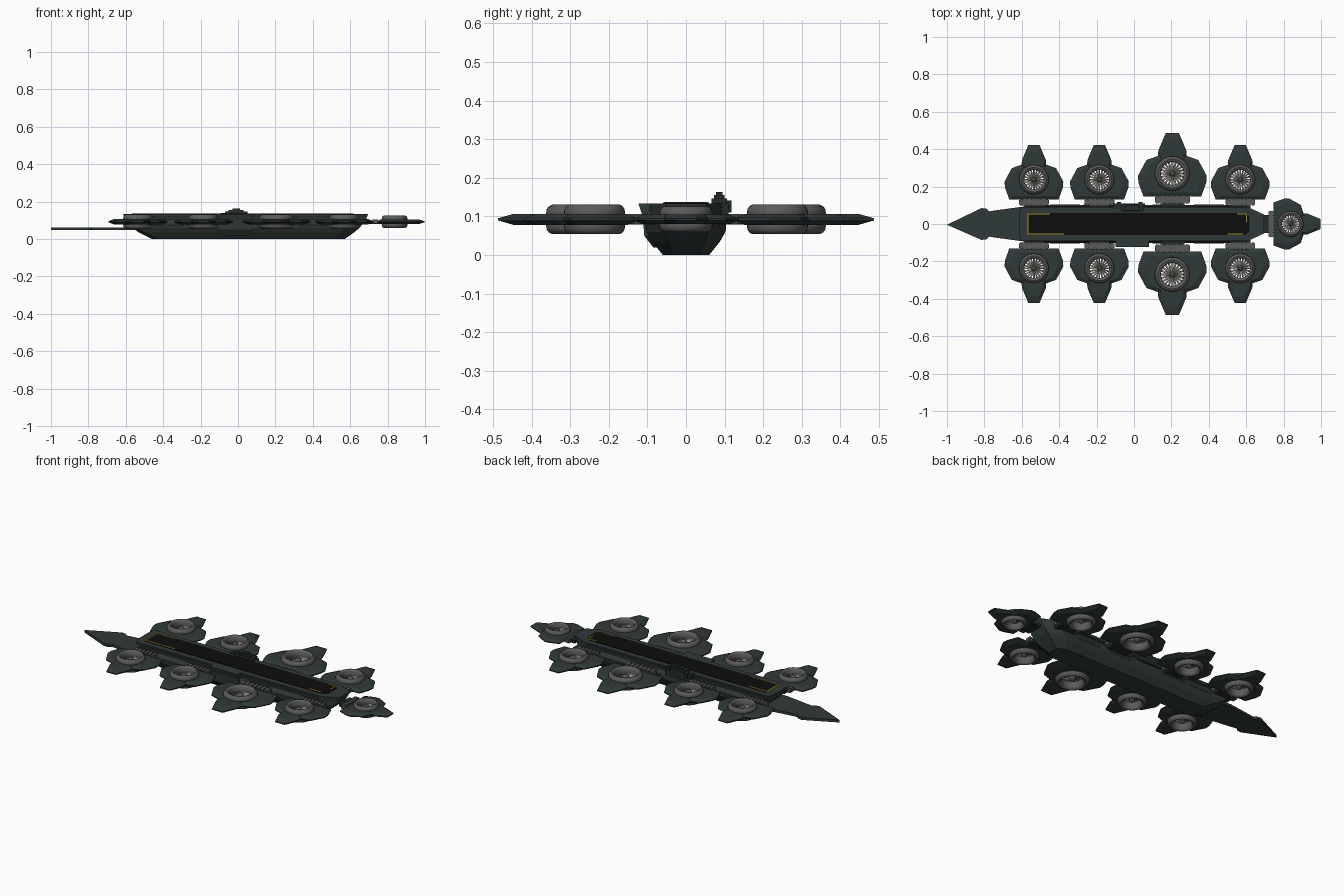
import bpy, bmesh, math
from mathutils import Matrix, Vector

if "Cube" in bpy.data.objects:
    bpy.data.objects.remove(bpy.data.objects["Cube"])


def mat(name, r, g, b):
    m = bpy.data.materials.new(name)
    m.diffuse_color = (r, g, b, 1)
    m.use_nodes = True
    m.node_tree.nodes["Principled BSDF"].inputs["Base Color"].default_value = m.diffuse_color
    return m


HULL = mat("dark_green_grey", 0.030, 0.042, 0.040)
TRIM = mat("deep_grey", 0.018, 0.024, 0.024)
DECK = mat("deck_black", 0.004, 0.004, 0.004)
RING = mat("rotor_grey", 0.105, 0.105, 0.105)
BLADE = mat("blade_light_grey", 0.30, 0.29, 0.26)
GOLD = mat("marking_gold", 0.45, 0.32, 0.03)


def finish(name, bm, material):
    bmesh.ops.recalc_face_normals(bm, faces=bm.faces)
    me = bpy.data.meshes.new(name)
    bm.to_mesh(me)
    bm.free()
    me.materials.append(material)
    return me


def add(name, me, matrix=None):
    ob = bpy.data.objects.new(name, me)
    bpy.context.collection.objects.link(ob)
    if matrix is not None:
        ob.matrix_world = matrix
    return ob


def loft(name, rings, material):
    """Skin a stack of equal-length point loops and cap both ends."""
    bm = bmesh.new()
    loops = [[bm.verts.new(p) for p in ring] for ring in rings]
    n = len(loops[0])
    for a, b in zip(loops, loops[1:]):
        for i in range(n):
            bm.faces.new((a[i], a[(i + 1) % n], b[(i + 1) % n], b[i]))
    bm.faces.new(loops[0][::-1])
    bm.faces.new(loops[-1])
    return finish(name, bm, material)


def boxes(name, specs, material):
    """One mesh made of boxes given as (x0, x1, y0, y1, z0, z1)."""
    bm = bmesh.new()
    for x0, x1, y0, y1, z0, z1 in specs:
        m = Matrix.Translation(((x0 + x1) / 2, (y0 + y1) / 2, (z0 + z1) / 2))
        m = m @ Matrix.Diagonal((x1 - x0, y1 - y0, z1 - z0, 1))
        bmesh.ops.create_cube(bm, size=1, matrix=m)
    return finish(name, bm, material)


def lathe(name, profile, material, closed, steps=40):
    """Revolve an (r, z) profile about z."""
    bm = bmesh.new()
    vs = [bm.verts.new((r, 0, z)) for r, z in profile]
    pairs = list(zip(vs, vs[1:])) + ([(vs[-1], vs[0])] if closed else [])
    es = [bm.edges.new(p) for p in pairs]
    bmesh.ops.spin(bm, geom=vs + es, cent=(0, 0, 0), axis=(0, 0, 1),
                   angle=math.tau, steps=steps, use_merge=True)
    bmesh.ops.remove_doubles(bm, verts=bm.verts, dist=1e-5)
    for f in bm.faces:
        f.smooth = True
    me = finish(name, bm, material)
    me.set_sharp_from_angle(angle=math.radians(40))
    return me


# --- hull: lofted upward through chamfered outlines
def outline(x0, x1, hw, z, front, back):
    c = hw * 0.55
    return [(x0, -c, z), (x0 + front, -hw, z), (x1 - back, -hw, z), (x1, -c, z),
            (x1, c, z), (x1 - back, hw, z), (x0 + front, hw, z), (x0, c, z)]


add("hull", loft("hull", [
    outline(-0.46, 0.57, 0.060, 0.0, 0.03, 0.05),
    outline(-0.53, 0.62, 0.088, 0.035, 0.03, 0.07),
    outline(-0.565, 0.65, 0.102, 0.060, 0.02, 0.08),
    outline(-0.59, 0.67, 0.102, 0.085, 0.02, 0.08),
    outline(-0.60, 0.685, 0.090, 0.105, 0.02, 0.08),
    outline(-0.615, 0.695, 0.092, 0.133, 0.01, 0.09)], HULL))

# --- flight deck and its painted edge marks
deck = [(-0.568, -0.06), (0.59, -0.06), (0.617, -0.04),
        (0.617, 0.04), (0.59, 0.06), (-0.568, 0.06)]
add("flight_deck", loft("flight_deck",
    [[(x, y, z) for x, y in deck] for z in (0.131, 0.136)], DECK))
marks = [(-0.570, -0.563, -0.055, 0.055), (-0.57, -0.45, 0.050, 0.056),
         (-0.57, -0.375, -0.056, -0.050), (0.55, 0.598, 0.050, 0.056),
         (0.50, 0.582, -0.056, -0.050), (0.598, 0.604, 0.01, 0.05)]
add("deck_markings", boxes("deck_markings",
    [m + (0.134, 0.1375) for m in marks], GOLD))

# --- nose spike
nose = [(-1.0, -0.004), (-0.815, -0.085), (-0.79, -0.082), (-0.775, -0.068),
        (-0.60, -0.092), (-0.50, -0.09)]
nose = nose + [(x, -y) for x, y in nose[:0:-1]]
add("nose_spike", loft("nose_spike",
    [[(x, y, z) for x, y in nose] for z in (0.048, 0.063)], HULL))

# --- side sponson (front) and control tower (back)
add("side_sponson", loft("side_sponson", [
    [(-0.07, -0.07, 0.02), (0.05, -0.07, 0.02), (0.05, -0.085, 0.02), (-0.07, -0.085, 0.02)],
    [(-0.10, -0.07, 0.05), (0.08, -0.07, 0.05), (0.08, -0.108, 0.05), (-0.10, -0.108, 0.05)],
    [(-0.10, -0.07, 0.10), (0.08, -0.07, 0.10), (0.08, -0.112, 0.10), (-0.10, -0.112, 0.10)],
    [(-0.10, -0.07, 0.133), (0.08, -0.07, 0.133), (0.08, -0.123, 0.133), (-0.10, -0.123, 0.133)],
], HULL))
add("control_tower", boxes("control_tower", [
    (-0.11, 0.06, 0.08, 0.110, 0.09, 0.135), (-0.07, 0.05, 0.066, 0.106, 0.13, 0.146),
    (-0.05, 0.03, 0.072, 0.100, 0.146, 0.156), (-0.03, 0.01, 0.078, 0.094, 0.156, 0.164),
    (0.025, 0.045, 0.090, 0.118, 0.125, 0.142), (-0.09, -0.07, 0.090, 0.118, 0.11, 0.140)],
    TRIM))

# --- lower hull panels and rails on both sides
panels = [(x, x + 0.16, s * 0.101 - 0.002, s * 0.101 + 0.002, 0.065, 0.08)
          for s in (-1, 1) for x in (-0.45, -0.27, 0.10, 0.32)]
add("hull_panels", boxes("hull_panels", panels, TRIM))
add("deck_rails", boxes("deck_rails",
    [(-0.58, 0.59, s * 0.088 - 0.006, s * 0.088 + 0.006, 0.112, 0.124) for s in (-1, 1)], TRIM))

# --- rotor unit parts, built around the rotor centre and pointing to +y
half = [(0.030, 0.185), (0.064, 0.105), (0.066, 0.080), (0.118, 0.062),
        (0.157, -0.010), (0.155, -0.042), (0.132, -0.105)]
shape = half + [(-x, y) for x, y in half[::-1]]
plate_src = add("plate_source", loft("plate_source",
    [[(x * s, y * s, z) for x, y in shape]
     for s, z in ((0.82, -0.014), (1, -0.003), (1, 0.003), (0.82, 0.014))], HULL))
bm = bmesh.new()
bmesh.ops.create_cone(bm, cap_ends=True, segments=40, radius1=0.060, radius2=0.060, depth=0.2)
cutter = add("hole_cutter", finish("hole_cutter", bm, HULL))
cutter.hide_render = True
mod = plate_src.modifiers.new("hole", 'BOOLEAN')
mod.operation, mod.object = 'DIFFERENCE', cutter
bpy.context.view_layer.update()
plate = bpy.data.meshes.new_from_object(
    plate_src.evaluated_get(bpy.context.evaluated_depsgraph_get()))
for ob in (plate_src, cutter):
    bpy.data.objects.remove(ob)

upper = [(0.056, 0.004), (0.076, 0.004), (0.079, 0.014), (0.078, 0.026), (0.073, 0.034),
         (0.066, 0.038), (0.058, 0.036), (0.052, 0.028)]
ring = lathe("rotor_ring", upper + [(r, -z) for r, z in upper[::-1]], RING, True)
hub = lathe("rotor_hub", [(0, 0.026), (0.008, 0.025), (0.014, 0.018), (0.015, -0.018),
                          (0.008, -0.025), (0, -0.026)], RING, False, 20)

bm = bmesh.new()   # pitched fan blades
for i in range(20):
    m = (Matrix.Rotation(math.tau * i / 20, 4, 'Z') @ Matrix.Translation((0.034, 0, 0.006))
         @ Matrix.Rotation(math.radians(30), 4, 'X') @ Matrix.Diagonal((0.042, 0.0085, 0.003, 1)))
    bmesh.ops.create_cube(bm, size=1, matrix=m)
blades = finish("rotor_blades", bm, BLADE)

# ribbed hinge plus the dark arm into the hull
hinge = boxes("hinge", [(-0.08, 0.08, -0.132, -0.108, -0.008, 0.010)] +
              [(x * 0.0225 - 0.008, x * 0.0225 + 0.008, -0.137, -0.103, -0.012, 0.014)
               for x in range(-3, 4)], RING)
arm = boxes("arm", [(-0.055, 0.055, -0.165, -0.08, -0.013, 0.007)], TRIM)

parts = {"plate": plate, "ring": ring, "hub": hub, "blades": blades, "hinge": hinge, "arm": arm}
Z = 0.0925
units = [("tail", 0.837, 0.0, -90, 0.87, 0.87)]
for i, (x, y, s) in enumerate([(-0.535, 0.237, 1), (-0.185, 0.237, 1),
                               (0.205, 0.270, 1.17), (0.568, 0.237, 1)]):
    units += [(f"back_{i + 1}", x, y, 0, s, 1), (f"front_{i + 1}", x, -y, 180, s, 1)]
for label, x, y, angle, s, sz in units:
    m = (Matrix.Translation((x, y, Z)) @ Matrix.Rotation(math.radians(angle), 4, 'Z')
         @ Matrix.Diagonal((s, s, sz, 1)))
    for part, me in parts.items():
        add(f"rotor_{part}_{label}", me, m)
